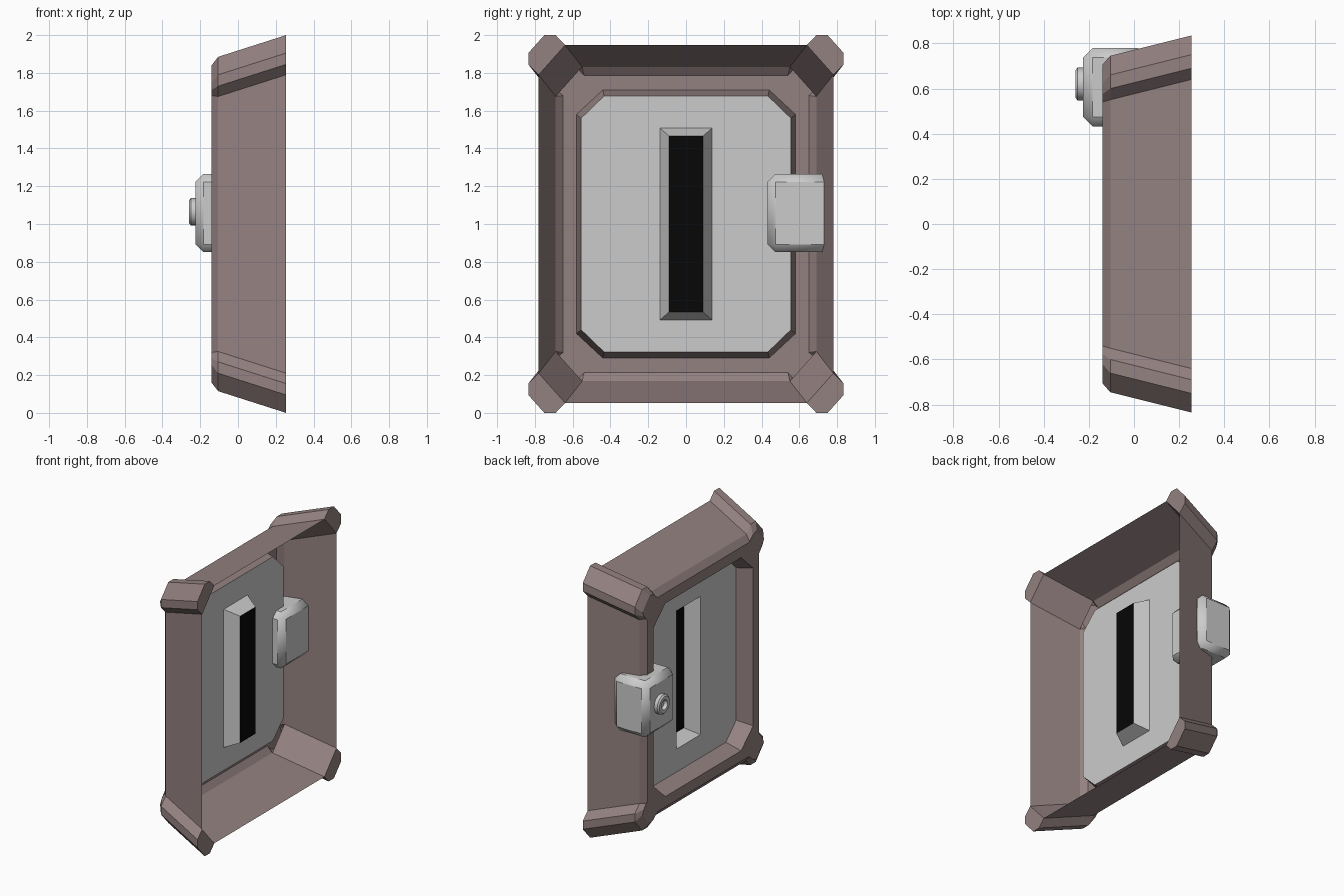
import bpy, bmesh, math

if "Cube" in bpy.data.objects:
    bpy.data.objects.remove(bpy.data.objects["Cube"])


def material(name, rgb):
    m = bpy.data.materials.new(name)
    m.diffuse_color = (*rgb, 1)
    m.use_nodes = True
    m.node_tree.nodes["Principled BSDF"].inputs["Base Color"].default_value = m.diffuse_color
    return m


def make(name, bm, mat=None, smooth=None):
    me = bpy.data.meshes.new(name)
    bm.to_mesh(me)
    bm.free()
    ob = bpy.data.objects.new(name, me)
    bpy.context.collection.objects.link(ob)
    if mat:
        me.materials.append(mat)
    if smooth:
        bpy.ops.object.select_all(action='DESELECT')
        ob.select_set(True)
        bpy.context.view_layer.objects.active = ob
        bpy.ops.object.shade_smooth_by_angle(angle=math.radians(smooth))
    return ob


def mirror4(pts):
    """Repeat one corner's (y, z) points around all four corners, z about 1."""
    r = pts[::-1]
    loop = pts + [(-y, z) for y, z in r] + [(-y, -z) for y, z in pts] + [(y, -z) for y, z in r]
    return [(y, z + 1) for y, z in loop]


def loft(bm, rings):
    """Skin rings of equal length, each given as (x, [(y, z), ...])."""
    vs = [[bm.verts.new((x, y, z)) for y, z in loop] for x, loop in rings]
    for a, b in zip(vs, vs[1:]):
        n = len(a)
        for i in range(n):
            j = (i + 1) % n
            bm.faces.new((a[j], a[i], b[i], b[j]))
    return vs


brown = material("brown_metal", (0.296, 0.22, 0.218))
grey = material("grey_metal", (0.51, 0.51, 0.51))
black = material("black_glass", (0.002, 0.002, 0.002))

# Frame shell: flared open back, corner guards, front chamfer, recessed lip
corner = [(.78, .79), (.835, .845), (.835, .905), (.75, 1.0), (.69, 1.0), (.64, .947)]
front = [(.65, .68), (.69, .71), (.705, .745), (.62, .84), (.575, .825), (.54, .787)]


def inset(dy, dz):
    return mirror4([(y - dy, z - dz) for y, z in corner])


def lip(a, b):
    return mirror4([a] * 3 + [b] * 3)


bm = bmesh.new()
vs = loft(bm, [(.255, inset(0, 0)), (-.105, inset(.09, .115)), (-.14, mirror4(front)),
               (-.14, lip((.58, .58), (.44, .71))), (-.02, lip((.555, .56), (.434, .677)))])
# Corner guards are solid: cap the back end and close the inside
for k in range(4):
    rear, mid = vs[0][6 * k:6 * k + 6], vs[1][6 * k:6 * k + 6]
    bm.faces.new(rear)
    bm.faces.new((rear[5], rear[0], mid[0], mid[5]))
bmesh.ops.remove_doubles(bm, verts=bm.verts, dist=.0005)
make("frame", bm, brown)

# Panel: octagonal plate around the slot, with a tapered slot sleeve
px = -.02
bm = bmesh.new()
outer = mirror4([(.555, .56), (.434, .677)])
hole = mirror4([(.138, .508)])
ov = [bm.verts.new((px, y, z)) for y, z in outer]
hv = loft(bm, [(px, hole), (.08, mirror4([(.09, .466)]))])[0]
for k in range(4):
    n = (k + 1) % 4
    bm.faces.new((ov[2 * k], ov[2 * k + 1], hv[k]))
    bm.faces.new((ov[2 * k + 1], ov[2 * n], hv[n], hv[k]))
bmesh.ops.recalc_face_normals(bm, faces=bm.faces)
make("slotted_panel", bm, grey)

# Dark pane closing the slot
bm = bmesh.new()
bm.faces.new([bm.verts.new((.08, y, z)) for y, z in mirror4([(.09, .466)])])
make("slot_pane", bm, black)

# Lock housing: chamfered block through the side wall
bm = bmesh.new()
bmesh.ops.create_cube(bm, size=1)
bmesh.ops.scale(bm, vec=(.285, .347, .415), verts=bm.verts)
bmesh.ops.translate(bm, vec=(-.0825, .6055, 1.058), verts=bm.verts)
bmesh.ops.bevel(bm, geom=bm.edges[:], offset=.042, segments=1, affect='EDGES', profile=.5)
make("lock_housing", bm, grey, smooth=40)

# Lock button: lathed ring with a sunken centre
bm = bmesh.new()
N = 16
rings = []
for x, r in [(-.215, .072), (-.25, .072), (-.26, .06), (-.26, .036), (-.235, .03)]:
    rings.append((x, [(.62 + r * math.cos(t), 1.065 + r * math.sin(t))
                      for t in (2 * math.pi * i / N for i in range(N))]))
vs = loft(bm, rings)
bm.faces.new(vs[-1])
bmesh.ops.recalc_face_normals(bm, faces=bm.faces)
make("lock_button", bm, grey, smooth=35)
